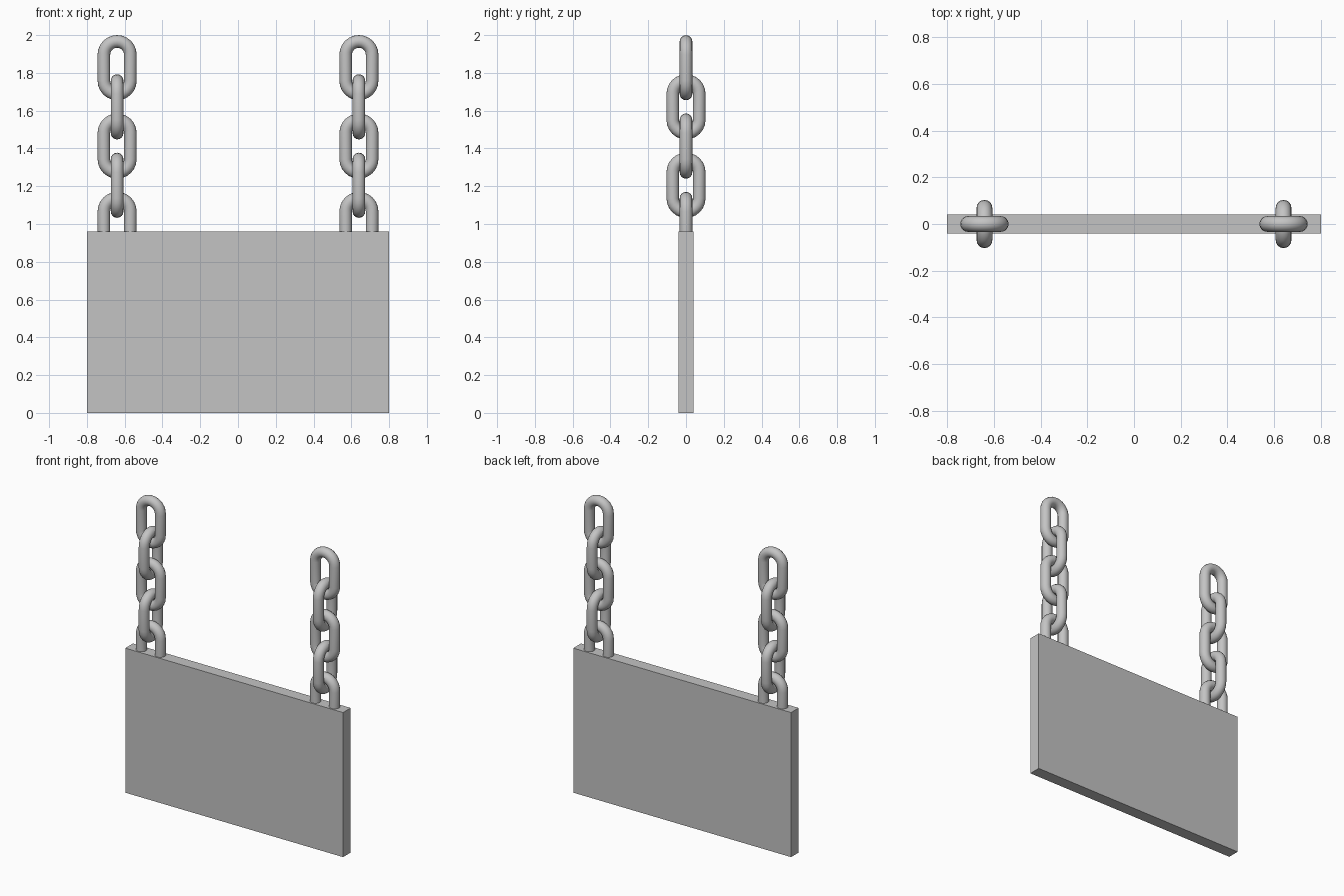
import bpy, bmesh
from math import sin, cos, pi
from mathutils import Vector

cube = bpy.data.objects.get("Cube")
if cube:
    bpy.data.objects.remove(cube, do_unlink=True)

# One plain grey for every part
grey = bpy.data.materials.new("plain grey")
grey.use_nodes = True
colour = (0.55, 0.55, 0.55, 1)
grey.diffuse_color = colour
grey.node_tree.nodes["Principled BSDF"].inputs["Base Color"].default_value = colour

BEND = 0.07        # centreline radius of a link's round ends
WIRE = 0.0335      # thickness radius of the link
STRAIGHT = 0.069   # half length of the straight sides
PITCH = 0.2075     # vertical step between links
TOP_LINK = 2 - BEND - WIRE - STRAIGHT


def add_object(name, bm, location=(0, 0, 0)):
    bmesh.ops.recalc_face_normals(bm, faces=bm.faces)
    mesh = bpy.data.meshes.new(name)
    bm.to_mesh(mesh)
    bm.free()
    mesh.materials.append(grey)
    obj = bpy.data.objects.new(name, mesh)
    obj.location = location
    bpy.context.collection.objects.link(obj)
    return obj


def link_mesh(half_steps=12, sides=16):
    """Sweep a round section along a closed oval in the XZ plane."""
    bm = bmesh.new()
    rings = []
    for end in (0, 1):
        for i in range(half_steps + 1):
            a = pi * (end + i / half_steps)
            out = Vector((cos(a), 0, sin(a)))
            centre = out * BEND + Vector((0, 0, -STRAIGHT if end else STRAIGHT))
            ring = []
            for k in range(sides):
                t = 2 * pi * k / sides
                ring.append(bm.verts.new(centre + WIRE * (out * cos(t) + Vector((0, sin(t), 0)))))
            rings.append(ring)
    for i, ring in enumerate(rings):
        after = rings[(i + 1) % len(rings)]
        for k in range(sides):
            n = (k + 1) % sides
            bm.faces.new((ring[k], ring[n], after[n], after[k])).smooth = True
    return bm


# Hanging board
bm = bmesh.new()
bmesh.ops.create_cube(bm, size=1)
bmesh.ops.scale(bm, vec=(1.6, 0.08, 0.96), verts=bm.verts)
add_object("board", bm, (0, 0, 0.48))

# Two chains of alternating links, the lowest sunk into the board
for side, x in (("left", 0.64), ("right", -0.64)):
    for n in range(5):
        link = add_object(f"{side}_chain_link_{n + 1}", link_mesh(), (x, 0, TOP_LINK - n * PITCH))
        link.rotation_euler.z = pi / 2 * (n % 2)
